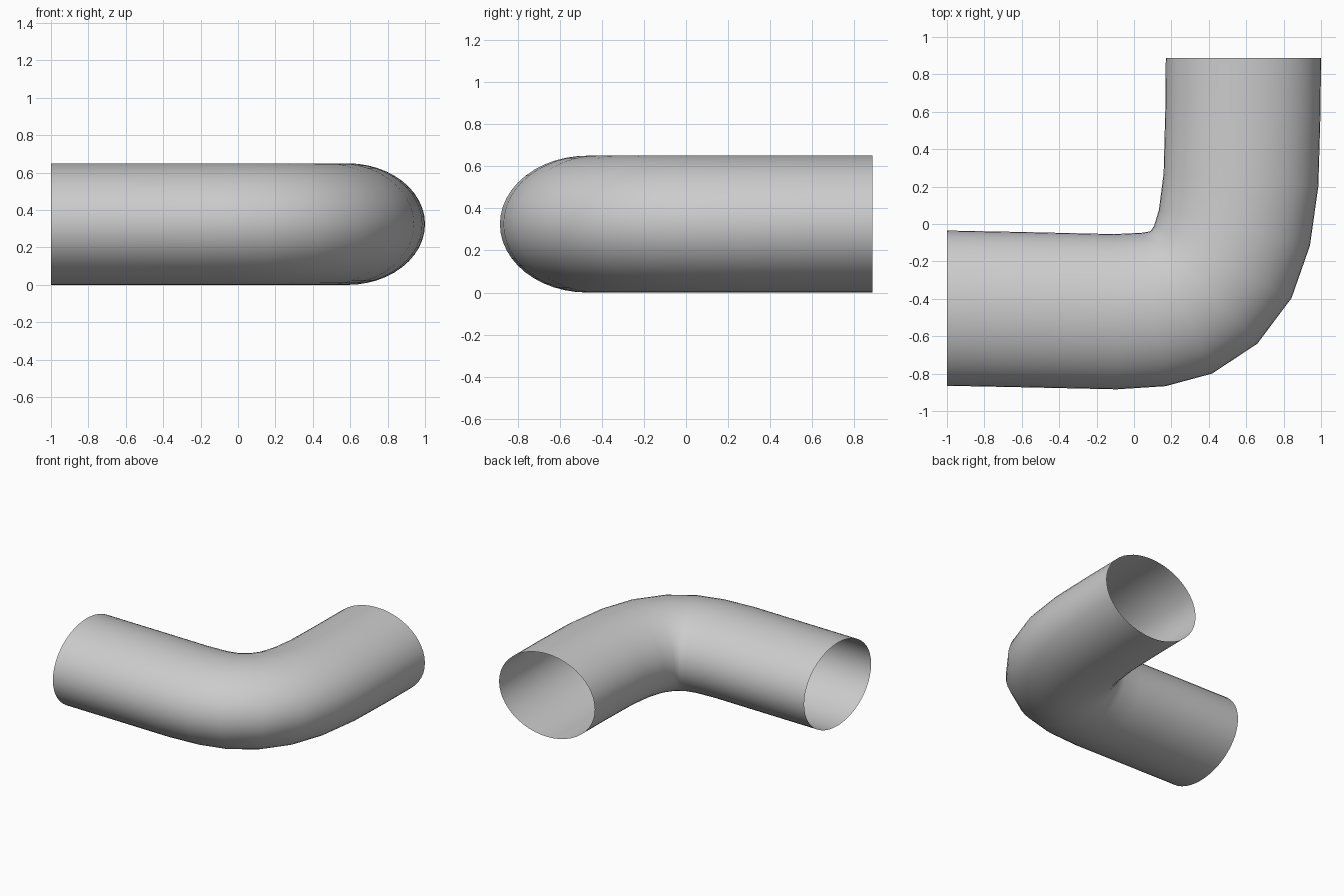
import bpy, bmesh
from math import sin, cos, pi
from mathutils import Vector

cube = bpy.data.objects.get("Cube")
if cube:
    bpy.data.objects.remove(cube)

SIDES = 48
HALF_WIDTH, HALF_HEIGHT = 0.415, 0.325

# Centre line of the bent pipe, seen from above
path = [Vector(p) for p in (
    (-1, -0.45), (-0.59, -0.458), (-0.1, -0.469), (0.105, -0.457),
    (0.25, -0.42), (0.375, -0.338), (0.475, -0.203), (0.537, -0.02),
    (0.572, 0.236), (0.582, 0.593), (0.585, 0.887))]


def tangent(i):
    """Direction of the path; the open ends are cut square to the axes."""
    if i == 0:
        return Vector((1, 0))
    if i == len(path) - 1:
        return Vector((0, 1))
    before = (path[i] - path[i - 1]).normalized()
    after = (path[i + 1] - path[i]).normalized()
    return (before + after).normalized()


# Sweep an oval section along the path, leaving both ends open
bm = bmesh.new()
rings = []
for i, centre in enumerate(path):
    t = tangent(i)
    side = Vector((t.y, -t.x)) * HALF_WIDTH
    ring = []
    for k in range(SIDES):
        a = 2 * pi * k / SIDES
        p = centre + side * cos(a)
        ring.append(bm.verts.new((p.x, p.y, HALF_HEIGHT * (1 + sin(a)))))
    rings.append(ring)
for r, s in zip(rings, rings[1:]):
    for k in range(SIDES):
        n = (k + 1) % SIDES
        face = bm.faces.new((r[k], s[k], s[n], r[n]))
        face.smooth = True
bm.normal_update()

# Make sure the surface faces outwards
probe = max(bm.faces, key=lambda f: f.calc_center_median().z)
if probe.normal.z < 0:
    bmesh.ops.reverse_faces(bm, faces=bm.faces[:])

mesh = bpy.data.meshes.new("elbow_pipe")
bm.to_mesh(mesh)
bm.free()
pipe = bpy.data.objects.new("elbow_pipe", mesh)
bpy.context.collection.objects.link(pipe)

# Plain grey material
grey = bpy.data.materials.new("light_grey")
grey.use_nodes = True
colour = (0.6, 0.6, 0.6, 1)
grey.diffuse_color = colour
grey.node_tree.nodes["Principled BSDF"].inputs["Base Color"].default_value = colour
mesh.materials.append(grey)
